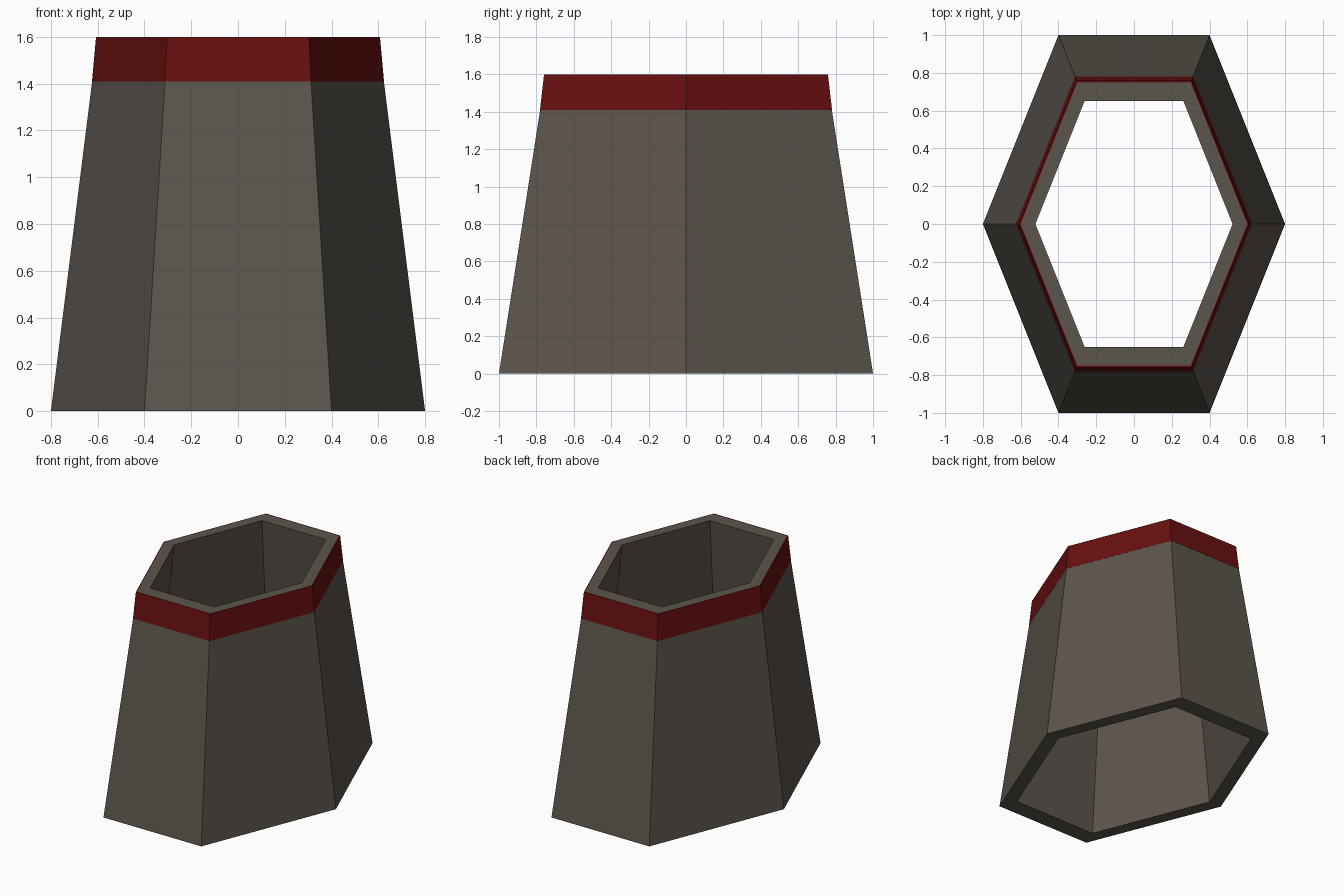
import bpy, bmesh

if "Cube" in bpy.data.objects:
    bpy.data.objects.remove(bpy.data.objects["Cube"])

# Elongated six-sided outline at ground level
HEX = [(0.8, 0), (0.4, 1), (-0.4, 1), (-0.8, 0), (-0.4, -1), (0.4, -1)]
HEIGHT = 1.6
TAPER = 0.75      # outline scale at the top
BORE = 0.87       # inner wall relative to outer wall
BAND_Z = 1.41     # lower edge of the painted band


def material(name, rgb):
    m = bpy.data.materials.new(name)
    m.diffuse_color = (*rgb, 1)
    m.use_nodes = True
    m.node_tree.nodes["Principled BSDF"].inputs["Base Color"].default_value = m.diffuse_color
    return m


def hex_tube(name, rings, mat):
    """Closed hollow solid: rings are (scale, z) going out-bottom, out-top, in-top, in-bottom."""
    bm = bmesh.new()
    loops = [[bm.verts.new((x * s, y * s, z)) for x, y in HEX] for s, z in rings]
    for a, b in zip(loops, loops[1:] + loops[:1]):
        for i in range(6):
            j = (i + 1) % 6
            bm.faces.new((a[i], a[j], b[j], b[i]))
    bmesh.ops.recalc_face_normals(bm, faces=bm.faces)
    me = bpy.data.meshes.new(name)
    bm.to_mesh(me)
    bm.free()
    me.materials.append(mat)
    ob = bpy.data.objects.new(name, me)
    bpy.context.collection.objects.link(ob)
    return ob


stone = material("warm dark grey", (0.105, 0.090, 0.073))
red = material("dark red", (0.14, 0.005, 0.005))

# Tapered hollow chimney body
hex_tube("chimney_body",
         [(1, 0), (TAPER, HEIGHT), (TAPER * BORE, HEIGHT), (BORE, 0)], stone)

# Red band hugging the outside of the top
wall = 1 - (1 - TAPER) * BAND_Z / HEIGHT
hex_tube("top_band",
         [(wall + 0.001, BAND_Z), (0.759, HEIGHT), (TAPER, HEIGHT), (wall, BAND_Z)], red)
